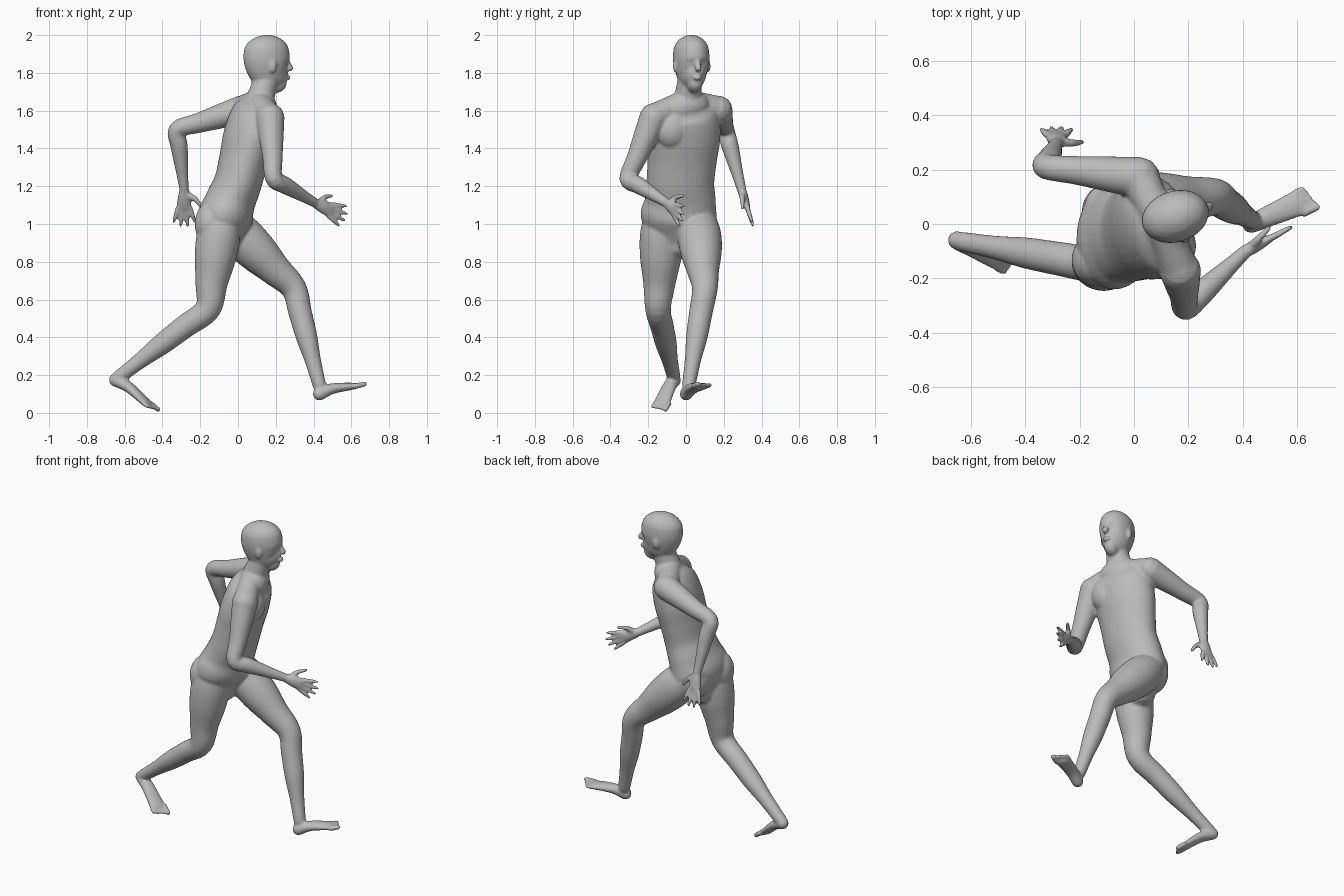
import bpy, bmesh
from math import sin, cos, pi, radians, exp
from mathutils import Vector, Matrix

if "Cube" in bpy.data.objects:
    bpy.data.objects.remove(bpy.data.objects["Cube"])

SIDES, STEPS = 32, 5
bm = bmesh.new()


def ahead(yaw):
    """Level direction turned by yaw degrees from +x."""
    return Vector((cos(radians(yaw)), sin(radians(yaw)), 0))


def side(yaw):
    return ahead(yaw + 90)


def smooth_path(keys):
    """Catmull-Rom spline through (x, y, z, radius) keys."""
    k = [Vector(p) for p in keys]
    k = [k[0] * 2 - k[1]] + k + [k[-1] * 2 - k[-2]]
    out = []
    for a, b, c, d in zip(k, k[1:], k[2:], k[3:]):
        for step in range(STEPS):
            t = step / STEPS
            out.append((b * 2 + (c - a) * t + (a * 2 - b * 5 + c * 4 - d) * t ** 2
                        + (b * 3 - a - c * 3 + d) * t ** 3) / 2)
    return out + [k[-2]]


def loft(keys, side_start, side_end=None, flat_start=1, flat_end=None):
    """Rounded tube along the keys; flat is the depth of a section over its width."""
    path = smooth_path(keys)
    last = len(path) - 1
    rings = []
    for i, point in enumerate(path):
        centre, radius = point.to_3d(), point.w
        tangent = (path[min(i + 1, last)] - path[max(i - 1, 0)]).to_3d().normalized()
        across = side_start.lerp(side_end or side_start, i / last)
        across = (across - tangent * across.dot(tangent)).normalized()
        flat = flat_start + ((flat_end or flat_start) - flat_start) * i / last
        depth = tangent.cross(across) * flat
        # Dome the first and last sections
        caps = [0]
        if i == 0:
            caps = [-1.4, -1, -.5, 0]
        elif i == last:
            caps = [0, .3, .6, .9, 1.2, 1.4]
        for cap in caps:
            middle = centre + tangent * sin(cap) * radius * min(1, flat)
            size = radius * cos(cap)
            rings.append([bm.verts.new(middle + (across * cos(turn) + depth * sin(turn)) * size)
                          for turn in (2 * pi * j / SIDES for j in range(SIDES))])
    faces = [bm.faces.new((low[j - 1], low[j], high[j], high[j - 1]))
             for low, high in zip(rings, rings[1:]) for j in range(SIDES)]
    faces += [bm.faces.new(rings[0]), bm.faces.new(rings[-1])]
    bmesh.ops.recalc_face_normals(bm, faces=faces)
    return [vert for ring in rings for vert in ring]


def ball(centre, size, yaw):
    """Ellipsoid turned about the vertical."""
    place = Matrix.Translation(centre) @ Matrix.Rotation(radians(yaw), 4, 'Z')
    bmesh.ops.create_uvsphere(bm, u_segments=SIDES, v_segments=SIDES // 2, radius=1,
                              matrix=place @ Matrix.Diagonal((*size, 1)))


def limb(root, bend, end, upper_radii, lower_radii, side_end):
    """Arm or leg: radii spread evenly from root to bend, then from bend to end."""
    keys = [(*root.lerp(bend, i / len(upper_radii)), r) for i, r in enumerate(upper_radii)]
    keys += [(*bend.lerp(end, i / (len(lower_radii) - 1)), r) for i, r in enumerate(lower_radii)]
    loft(keys, side(0), side_end)


def arm(shoulder, elbow, wrist, side_end):
    limb(shoulder, elbow, wrist, (.076, .065, .053), (.046, .046, .039, .031, .025), side_end)


def leg(hip, knee, ankle):
    limb(hip, knee, ankle, (.085, .114, .11, .086), (.068, .062, .057, .043, .036), side(0))


def hand(wrist, tip, thumb_tip, across):
    """Palm, four fanned fingers and a thumb on the across side."""
    across = across.normalized()
    reach = (tip - wrist).normalized()
    knuckles = wrist.lerp(tip, .5)
    loft([(*wrist, .026), (*wrist.lerp(knuckles, .5), .036), (*knuckles, .042)],
         across, flat_start=.9, flat_end=.38)
    for place in (1.5, .5, -.5, -1.5):
        root = knuckles + across * place * .022
        end = tip + across * place * .037 - reach * place ** 2 * .01
        loft([(*root, .013), (*root.lerp(end, .5), .0125), (*end, .009)], across)
    joint = wrist.lerp(thumb_tip, .5) + across * .01
    loft([(*wrist.lerp(tip, .1), .02), (*joint, .015), (*thumb_tip, .01)], across)


def foot(heel, toe_root, yaw, inner):
    """Foot with five toes; inner is the side of the big toe."""
    across = side(yaw)
    reach = (toe_root - heel).normalized()
    instep = heel.lerp(toe_root, .4) + reach.cross(across) * .012
    loft([(*heel, .034), (*instep, .04), (*toe_root, .05)], across, flat_start=1.05, flat_end=.36)
    for i in range(5):
        root = toe_root + across * inner * (2 - i) * .021
        end = root + reach * (.052 - .006 * i)
        radius = .0115 if i else .016
        loft([(*root, radius), (*end, radius * .85)], across)


# Torso: the hips twist against the shoulders
HIP_YAW, CHEST_YAW, HEAD_YAW = -12, 24, 17
loft([(-.08, -.04, .9, .12), (-.07, -.04, 1.02, .2), (-.04, -.03, 1.12, .188),
      (0, -.03, 1.22, .18), (.03, -.02, 1.34, .185), (.06, -.01, 1.46, .195),
      (.09, 0, 1.57, .18), (.115, 0, 1.62, .13)],
     side(HIP_YAW), side(CHEST_YAW), flat_start=.72, flat_end=.68)

# Flat chest muscles and buttocks
for s in (-1, 1):
    ball(Vector((.11, 0, 1.5)) + side(CHEST_YAW) * s * .075, (.085, .1, .11), CHEST_YAW)
    ball(Vector((-.12, -.04, 1)) + side(HIP_YAW) * s * .09, (.09, .1, .12), HIP_YAW)

# Neck, and muscles sloping to the shoulders
right_shoulder, left_shoulder = Vector((.17, -.17, 1.565)), Vector((.02, .17, 1.605))
loft([(.09, 0, 1.58, .09), (.12, .01, 1.67, .073), (.16, .025, 1.8, .062)], side(0))
nape = Vector((.1, 0, 1.655))
for shoulder in (right_shoulder, left_shoulder):
    loft([(*nape, .058), (*nape.lerp(shoulder, .5), .065), (*shoulder, .072)], ahead(0))


# Head, turned slightly to its left
def on_head(forward, sideways, height):
    return Vector((.15, .027, height)) + ahead(HEAD_YAW) * forward + side(HEAD_YAW) * sideways


profile = [(.066, 1.738, .04), (.05, 1.76, .061), (.026, 1.79, .077), (.01, 1.83, .088),
           (.003, 1.87, .094), (0, 1.908, .093)]
head = loft([(*on_head(f, 0, z), r) for f, z, r in profile],
            side(HEAD_YAW), flat_start=1.36, flat_end=1.33)

# Press in the eye sockets and the dip below the lip
for s, z, amount in ((.036, 1.85, .013), (-.036, 1.85, .013), (0, 1.752, .006)):
    centre = on_head(.12, s, z)
    for vert in head:
        vert.co -= ahead(HEAD_YAW) * amount * exp(-((vert.co - centre).length / .02) ** 2)

# Nose, lips and ears
loft([(*on_head(.108, 0, 1.87), .014), (*on_head(.122, 0, 1.845), .015),
      (*on_head(.132, 0, 1.825), .018)], side(HEAD_YAW))
for z in (1.769, 1.78):
    ball(on_head(.122, 0, z), (.012, .024, .007), HEAD_YAW)
for s in (-1, 1):
    ball(on_head(.008, s * .091, 1.835), (.02, .012, .034), HEAD_YAW + s * 20)

# Right arm, swung forward
right_wrist = Vector((.41, -.1, 1.11))
arm(right_shoulder, Vector((.19, -.307, 1.24)), right_wrist, side(0))
hand(right_wrist, Vector((.572, -.015, 1.035)), Vector((.495, -.015, 1.15)), Vector((.35, .2, .9)))

# Left arm, swung back
left_wrist = Vector((-.285, .295, 1.18))
arm(left_shoulder, Vector((-.322, .21, 1.5)), left_wrist, side(30))
hand(left_wrist, Vector((-.285, .355, .99)), Vector((-.19, .3, 1.085)), ahead(0))

# Right leg pushing off behind, left leg reaching ahead
leg(Vector((-.08, -.12, 1.1)), Vector((-.16, -.148, .55)), Vector((-.63, -.065, .19)))
foot(Vector((-.65, -.06, .175)), Vector((-.48, -.13, .048)), -25, 1)
leg(Vector((-.1, .06, 1.05)), Vector((.295, .1, .66)), Vector((.43, .015, .15)))
foot(Vector((.43, 0, .1)), Vector((.61, .08, .142)), 22, -1)

# Fuse the parts into one smooth skin
mesh = bpy.data.meshes.new("body")
bm.to_mesh(mesh)
bm.free()
mesh.shade_smooth()
body = bpy.data.objects.new("body", mesh)
bpy.context.collection.objects.link(body)
fuse = body.modifiers.new("fuse", 'REMESH')
fuse.mode = 'VOXEL'
fuse.voxel_size = .007
fuse.use_smooth_shade = True
relax = body.modifiers.new("relax", 'SMOOTH')
relax.iterations = 9

# One grey skin colour
skin = bpy.data.materials.new("grey_skin")
skin.use_nodes = True
colour = (.5, .5, .5, 1)
skin.diffuse_color = colour
skin.node_tree.nodes["Principled BSDF"].inputs["Base Color"].default_value = colour
mesh.materials.append(skin)
